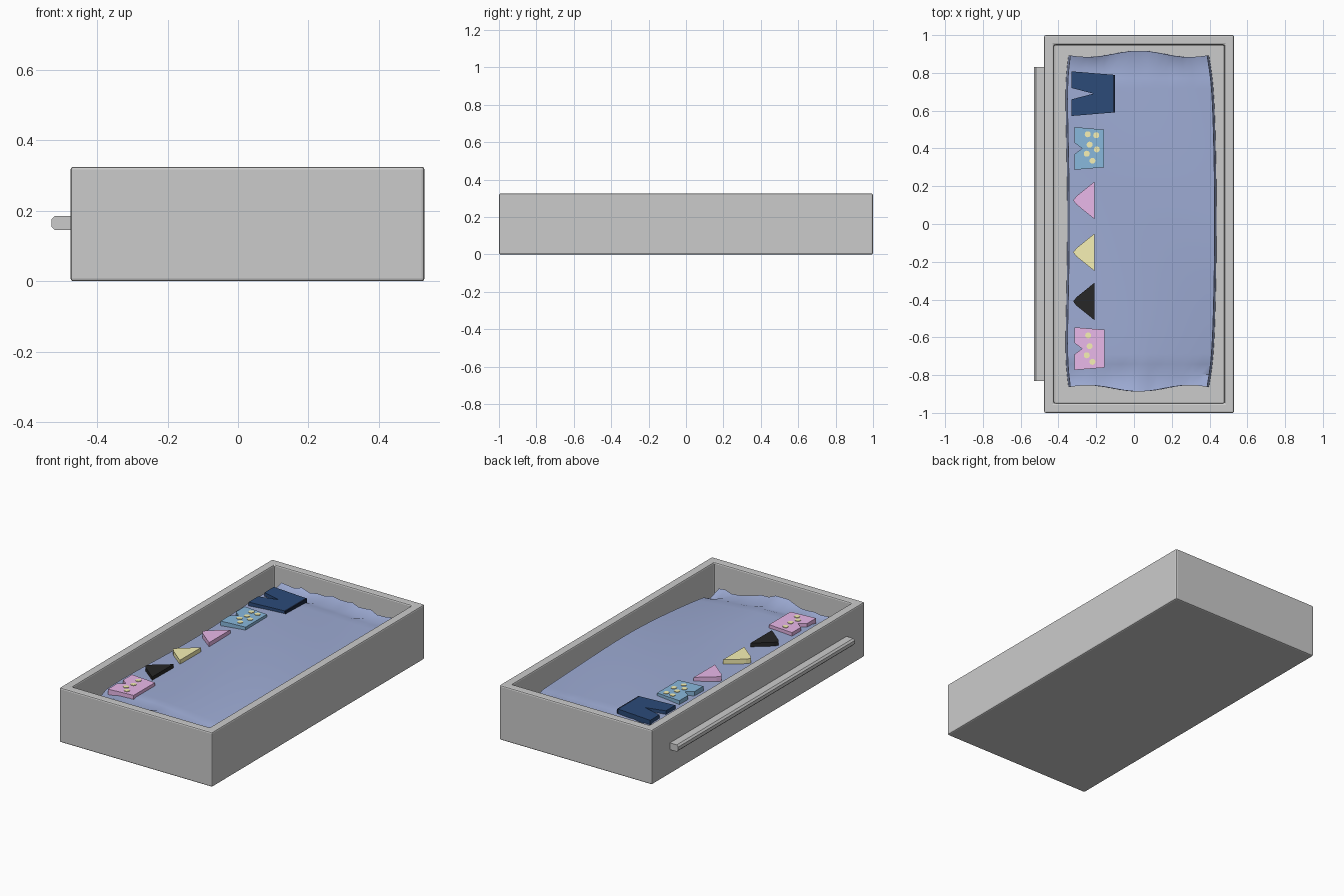
import bpy, bmesh, math, random
from mathutils import Vector, Matrix

if "Cube" in bpy.data.objects:
    bpy.data.objects.remove(bpy.data.objects["Cube"])

random.seed(4)


def material(name, rgb):
    m = bpy.data.materials.new(name)
    m.diffuse_color = (*rgb, 1)
    m.use_nodes = True
    m.node_tree.nodes["Principled BSDF"].inputs["Base Color"].default_value = m.diffuse_color
    return m


def add_object(name, bm, mat=None, smooth=None):
    bmesh.ops.recalc_face_normals(bm, faces=bm.faces)
    me = bpy.data.meshes.new(name)
    bm.to_mesh(me)
    bm.free()
    ob = bpy.data.objects.new(name, me)
    bpy.context.collection.objects.link(ob)
    if mat:
        me.materials.append(mat)
    if smooth:
        bpy.ops.object.select_all(action='DESELECT')
        ob.select_set(True)
        bpy.context.view_layer.objects.active = ob
        bpy.ops.object.shade_smooth_by_angle(angle=math.radians(smooth))
    return ob


def prism(name, pts, offset, mat=None):
    """Closed prism: outline points pushed along an offset vector."""
    bm = bmesh.new()
    face = bm.faces.new([bm.verts.new(p) for p in pts])
    ext = bmesh.ops.extrude_face_region(bm, geom=[face], use_keep_orig=True)
    moved = [g for g in ext['geom'] if isinstance(g, bmesh.types.BMVert)]
    bmesh.ops.translate(bm, verts=moved, vec=offset)
    return add_object(name, bm, mat)


blue = material("cloth_blue", (0.34, 0.41, 0.66))
navy = material("navy", (0.025, 0.07, 0.19))
dark_navy = material("dark_navy", (0.01, 0.02, 0.05))
sky = material("sky_blue", (0.25, 0.48, 0.72))
pink = material("pink", (0.82, 0.48, 0.82))
yellow = material("yellow", (0.93, 0.88, 0.46))
black = material("black", (0.02, 0.02, 0.02))

# drawer body: inset top, pushed down to leave a floor
bm = bmesh.new()
bmesh.ops.create_cube(bm, size=1, matrix=Matrix.Translation((0.027, 0, 0.1625))
                      @ Matrix.Diagonal((1.005, 2, 0.325, 1)))
top = max(bm.faces, key=lambda f: f.calc_center_median().z)
bmesh.ops.inset_region(bm, faces=[top], thickness=0.072)
ext = bmesh.ops.extrude_face_region(bm, geom=[top])
bmesh.ops.translate(bm, vec=(0, 0, -0.28),
                    verts=[g for g in ext['geom'] if isinstance(g, bmesh.types.BMVert)])
bmesh.ops.delete(bm, geom=[top], context='FACES')
drawer = add_object("drawer_box", bm)
bev = drawer.modifiers.new("soft_edges", 'BEVEL')
bev.width, bev.segments = 0.008, 2

# handle bar along the side
profile = [(-0.465, 0.145), (-0.52, 0.145), (-0.53, 0.155),
           (-0.53, 0.175), (-0.52, 0.185), (-0.465, 0.185)]
prism("handle", [(x, -0.83, z) for x, z in profile], (0, 1.66, 0))


# crumpled cloth filling the drawer, with a skirt falling to the floor
def cloth_z(u, v):
    z = 0.245 + 0.012 * math.cos(u * 1.5) * math.cos(v * 1.4)
    z += 0.005 * math.sin(4 * v + 2 * u)
    return z - 0.035 * max(0, u) * max(0, -v) ** 2


NX, NY = 16, 32
bm = bmesh.new()
grid = []
for j in range(NY + 1):
    row = []
    for i in range(NX + 1):
        u, v = 2 * i / NX - 1, 2 * j / NY - 1
        z = cloth_z(u, v)
        x = 0.03 + 0.385 * u * (1 - 0.06 * v ** 8) + 0.012 * abs(u) * math.cos(2 * v)
        y = 0.015 + 0.865 * v
        if abs(v) == 1:   # wavy raised folds at both ends
            y += v * (0.012 + 0.025 * math.sin(3.2 * u + 1.6) * (1 - u * u))
            z += random.uniform(0, 0.025)
        elif j in (1, NY - 1):
            z -= random.uniform(0.004, 0.02)
        row.append(bm.verts.new((x, y, z)))
    grid.append(row)
for j in range(NY):
    for i in range(NX):
        bm.faces.new((grid[j][i], grid[j][i + 1], grid[j + 1][i + 1], grid[j + 1][i]))
rim = [e for e in bm.edges if e.is_boundary]
ext = bmesh.ops.extrude_edge_only(bm, edges=rim)
for g in ext['geom']:
    if isinstance(g, bmesh.types.BMVert):
        g.co.z = 0.05
        g.co.x += 0.01 * (1 if g.co.x > 0.03 else -1)
add_object("cloth_lining", bm, blue, smooth=50)

# folded garments in a row: (name, outline, material)
TOP, THICK = 0.272, 0.04


def garment(name, outline, mat):
    prism(name, [(x, y, TOP) for x, y in outline], (0, 0, -THICK), mat)


def shorts(name, cy, x0, x1, hw_leg, hw_waist, notch, mat):
    garment(name, [(x1, cy - hw_waist), (x1, cy + hw_waist), (x0, cy + hw_leg),
                   (x0, cy + 0.03), (x0 + notch, cy), (x0, cy - 0.03), (x0, cy - hw_leg)], mat)


def dots(name, cy, spots):
    bm = bmesh.new()
    for dx, dy in spots:
        bmesh.ops.create_cone(bm, cap_ends=True, segments=12, radius1=0.016, radius2=0.016,
                              depth=0.006, matrix=Matrix.Translation((dx, cy + dy, TOP)))
    add_object(name, bm, yellow)


shorts("navy_shorts", 0.69, -0.33, -0.11, 0.118, 0.1, 0.115, navy)
garment("navy_waistband", [(-0.11, 0.59), (-0.1, 0.59), (-0.1, 0.79), (-0.11, 0.79)], dark_navy)

shorts("blue_shorts", 0.4, -0.315, -0.16, 0.113, 0.1, 0.04, sky)
dots("blue_shorts_dots", 0.4, [(-0.245, 0.075), (-0.2, 0.07), (-0.235, 0.02),
                               (-0.197, -0.005), (-0.25, -0.028), (-0.22, -0.065)])

shorts("pink_shorts", -0.66, -0.315, -0.155, 0.113, 0.1, 0.04, pink)
dots("pink_shorts_dots", -0.66, [(-0.243, 0.07), (-0.235, 0.013),
                                 (-0.25, -0.035), (-0.22, -0.07)])

for label, cy, mat in (("pink", 0.125, pink), ("yellow", -0.15, yellow), ("black", -0.41, black)):
    garment(label + "_briefs", [(-0.208, cy - 0.1), (-0.208, cy + 0.1), (-0.305, cy + 0.022),
                                (-0.322, cy), (-0.305, cy - 0.022)], mat)

# centre on x
for ob in bpy.context.scene.objects:
    ob.location.x = 0
